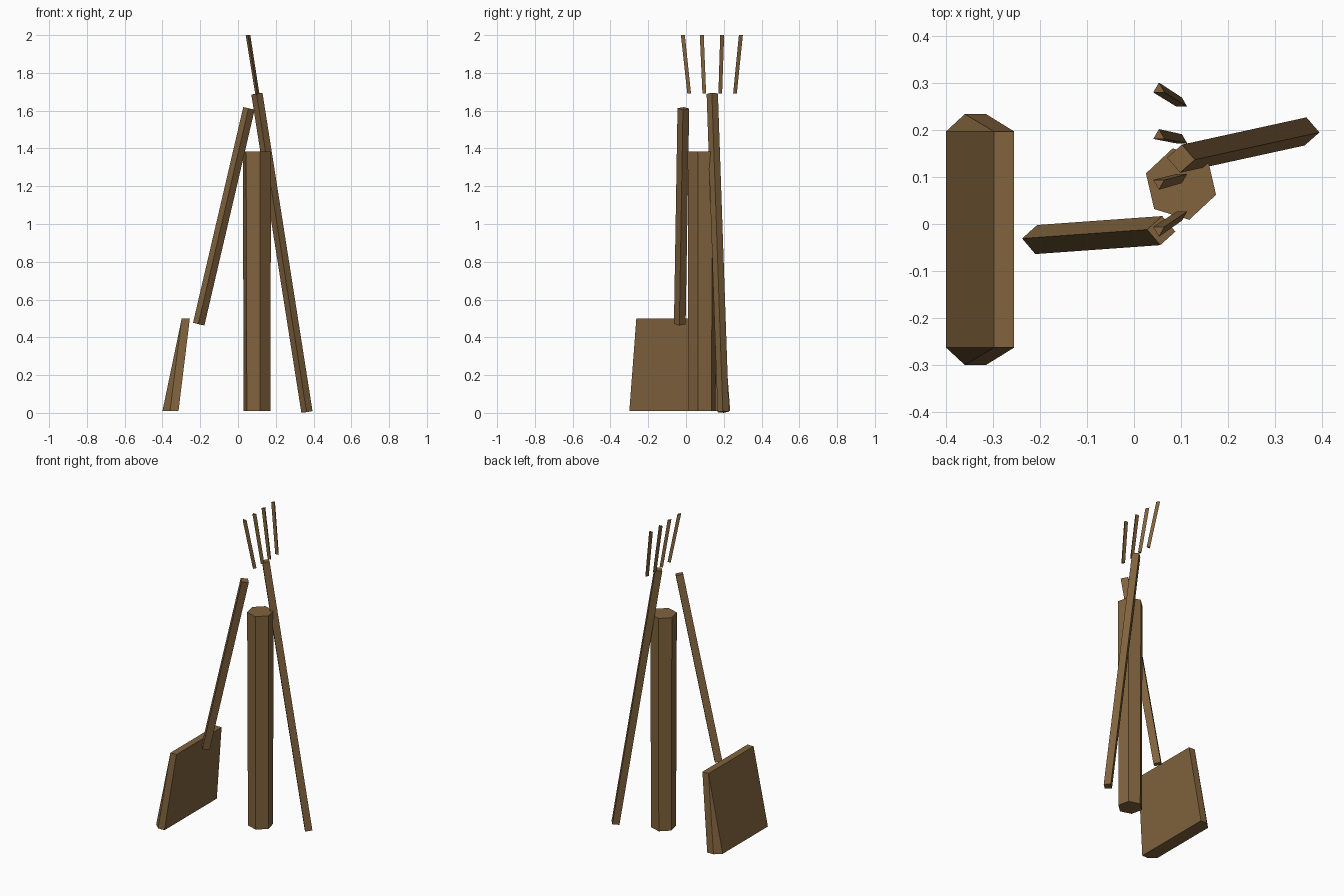
import bpy, bmesh, math
from mathutils import Vector, Matrix

cube = bpy.data.objects.get("Cube")
if cube:
    bpy.data.objects.remove(cube, do_unlink=True)

# One flat brown for everything
wood = bpy.data.materials.new("brown wood")
colour = (0.22, 0.125, 0.048, 1)
wood.diffuse_color = colour
wood.use_nodes = True
wood.node_tree.nodes["Principled BSDF"].inputs["Base Color"].default_value = colour


def loft(name, lower, upper):
    """Solid from the hull of two end outlines."""
    bm = bmesh.new()
    for p in lower + upper:
        bm.verts.new(p)
    bmesh.ops.convex_hull(bm, input=bm.verts)
    bmesh.ops.dissolve_limit(bm, angle_limit=0.01, verts=bm.verts, edges=bm.edges)
    bmesh.ops.recalc_face_normals(bm, faces=bm.faces)
    mesh = bpy.data.meshes.new(name)
    bm.to_mesh(mesh)
    bm.free()
    mesh.materials.append(wood)
    obj = bpy.data.objects.new(name, mesh)
    bpy.context.collection.objects.link(obj)
    return obj


def ring(centre, radius, sides, turn, tilt=None):
    """Regular outline, level unless a tilt is given."""
    tilt = tilt or Matrix.Identity(3)
    angles = [math.radians(turn) + math.tau * i / sides for i in range(sides)]
    return [Vector(centre) + tilt @ Vector((radius * math.cos(a), radius * math.sin(a), 0))
            for a in angles]


def pole(name, foot, head, radius):
    """Square pole with ends cut square to its axis."""
    axis = Vector(head) - Vector(foot)
    tilt = Vector((0, 0, 1)).rotation_difference(axis).to_matrix()
    return loft(name, ring(foot, radius, 4, -4, tilt), ring(head, radius, 4, -4, tilt))


# Upright hexagonal post
loft("post", ring((0.101, 0.085, 0.01), 0.074, 6, -17),
     ring((0.1, 0.085, 1.385), 0.078, 6, -17))

# Leaning handles
pole("fork_handle", (0.365, 0.197, 0.005), (0.1, 0.139, 1.69), 0.03)
pole("shovel_handle", (-0.208, -0.033, 0.47), (0.058, -0.014, 1.612), 0.031)

# Shovel blade: wedge with its outer lower corners cut off
mid = -0.033
foot = [(x, mid + s * h, 0.01) for s in (-1, 1)
        for x, h in ((-0.4, 0.23), (-0.36, 0.267), (-0.315, 0.267))]
head = [(x, mid + s * 0.23, 0.5) for s in (-1, 1) for x in (-0.298, -0.255)]
loft("shovel_blade", foot, head)

# Four fork tines, fanned outwards and separate from the handle
for i, (low, high, turn) in enumerate(((0.02, -0.013, -90), (0.1, 0.087, -90),
                                      (0.178, 0.188, 90), (0.256, 0.287, 90))):
    loft(f"fork_tine_{i + 1}", ring((0.102, low, 1.69), 0.013, 3, turn),
         ring((0.053, high, 2.0), 0.014, 3, turn))
